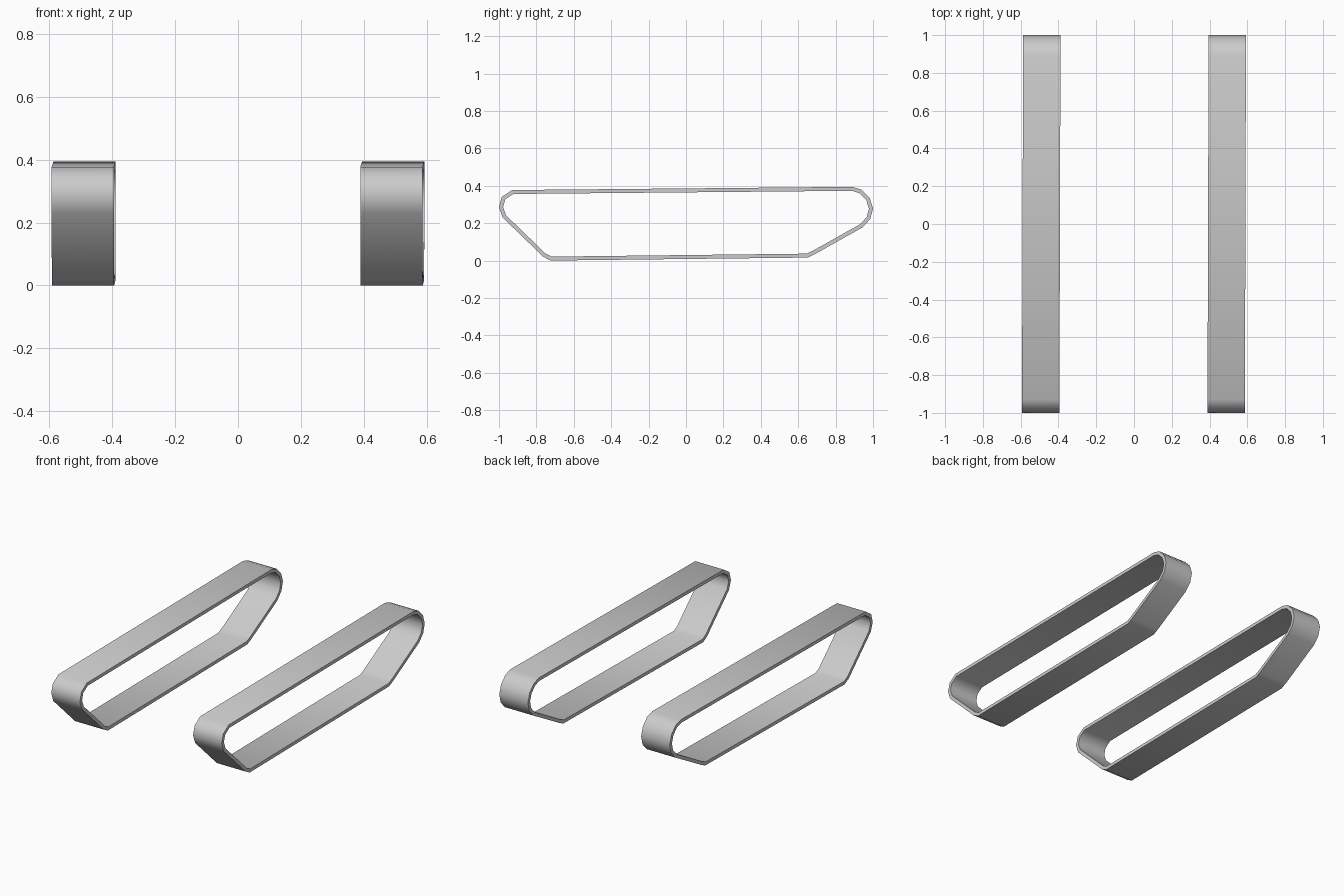
import bpy, bmesh, math
from mathutils import Vector

if "Cube" in bpy.data.objects:
    bpy.data.objects.remove(bpy.data.objects["Cube"])

# Outer side profile of the belt (y, z), clockwise seen from the right
PROFILE = [(-0.93, 0.377), (0.89, 0.394), (0.94, 0.378), (0.982, 0.335),
           (1.0, 0.278), (0.985, 0.222), (0.945, 0.178), (0.69, 0.035),
           (0.65, 0.016), (-0.725, 0.0), (-0.765, 0.022), (-0.98, 0.23),
           (-1.0, 0.285), (-0.985, 0.34)]
THICK = 0.021
HALF_W = 0.099
YAW = 0.003


def inset(points, d):
    """Mitred inward offset of a clockwise closed profile."""
    pts = [Vector(p) for p in points]
    result = []
    for i, p in enumerate(pts):
        a = (p - pts[i - 1]).normalized()
        b = (pts[(i + 1) % len(pts)] - p).normalized()
        na, nb = Vector((a.y, -a.x)), Vector((b.y, -b.x))
        m = (na + nb).normalized()
        result.append(p + m * d / m.dot(na))
    return result


def make_track(name, cx):
    bm = bmesh.new()
    # Four edge loops: outer left, outer right, inner right, inner left
    loops = []
    for prof, x in ((PROFILE, -HALF_W), (PROFILE, HALF_W),
                    (inset(PROFILE, THICK), HALF_W), (inset(PROFILE, THICK), -HALF_W)):
        loops.append([bm.verts.new((cx + x + YAW * y, y, z)) for y, z in prof])
    n = len(PROFILE)
    for k in range(4):
        a, b = loops[k], loops[(k + 1) % 4]
        for i in range(n):
            j = (i + 1) % n
            bm.faces.new((a[i], a[j], b[j], b[i]))
    bmesh.ops.recalc_face_normals(bm, faces=bm.faces)
    mesh = bpy.data.meshes.new(name)
    bm.to_mesh(mesh)
    bm.free()
    obj = bpy.data.objects.new(name, mesh)
    bpy.context.collection.objects.link(obj)
    # Smooth around the belt, sharp at its rims
    bpy.ops.object.select_all(action='DESELECT')
    obj.select_set(True)
    bpy.context.view_layer.objects.active = obj
    bpy.ops.object.shade_smooth_by_angle(angle=math.radians(50))


# Left and right track belts
for side, cx in (("left", -0.491), ("right", 0.491)):
    make_track(side + "_track_belt", cx)
